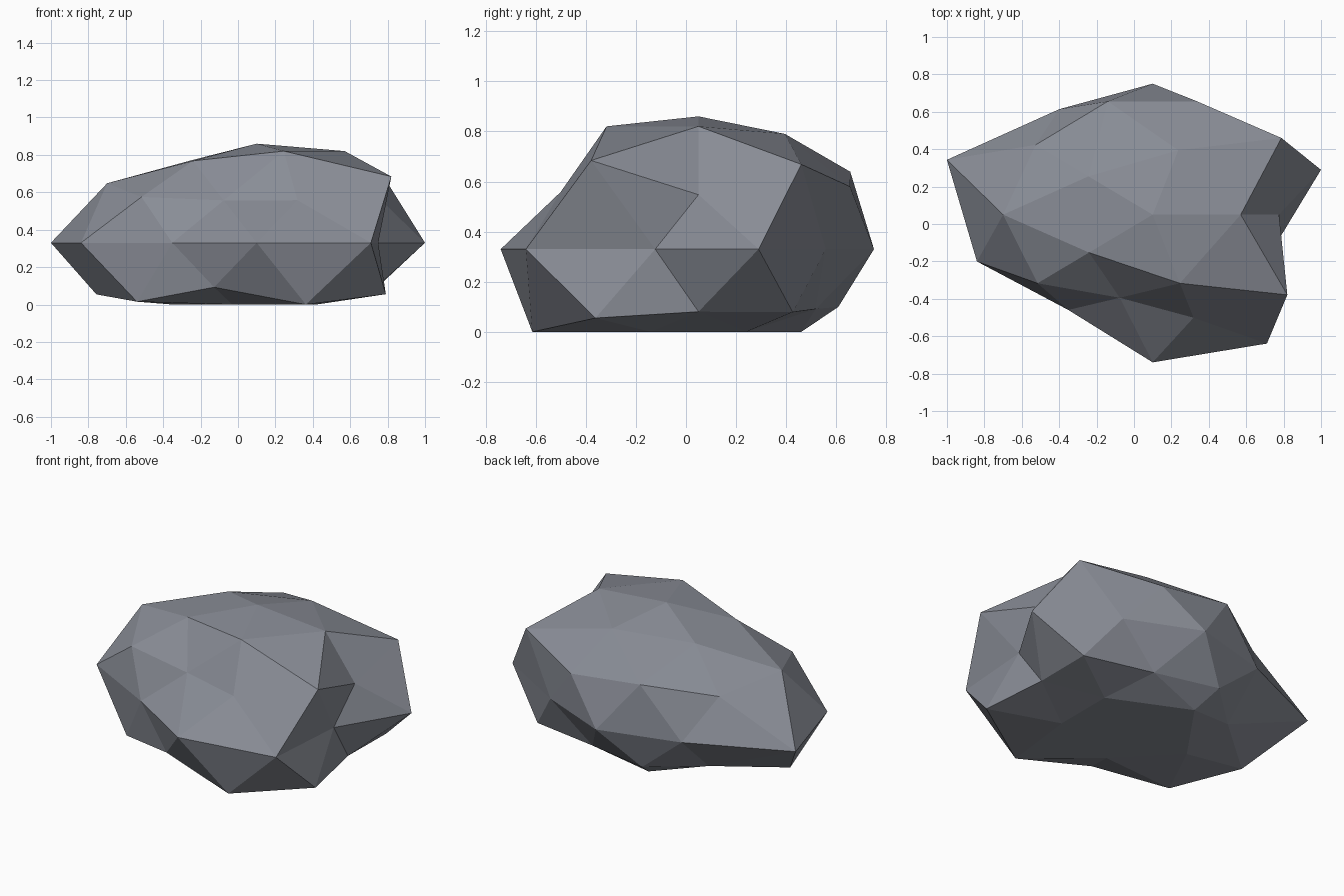
import bpy
import bmesh
import math
from mathutils import Vector

default_cube = bpy.data.objects.get("Cube")
if default_cube:
    bpy.data.objects.remove(default_cube, do_unlink=True)

# Stone colour
stone = bpy.data.materials.new("slate_grey_stone")
stone.use_nodes = True
grey = (0.25, 0.265, 0.305, 1)
stone.diffuse_color = grey
stone.node_tree.nodes["Principled BSDF"].inputs["Base Color"].default_value = grey

# Overall proportions of the boulder and the height its middle sits at
SQUASH = Vector((1, 0.82, 0.644))
MIDDLE = Vector((0.1, 0.05, 0.33))

# Bulge of each corner, ring by ring: (height on unit sphere, first angle, bulges by turn)
RINGS = [
    (1, 0, [0.823]),
    (0.851, 0, [0.895, 0.84, 0.808, 0.8, 0.895]),
    (0.526, 36, [1.0, 0.913, 0.94, 0.67, 1.046]),
    (0.447, 0, [0.755, 0.867, 0.865, 0.851, 0.79]),
    (0, 18, [0.946, 0.765, 0.854, 0.85, 1.157, 0.988, 0.768, 0.963, 1.039, 0.683]),
    (-0.447, 36, [0.872, 0.8, 0.958, 0.825, 0.954]),
    (-0.526, 0, [0.737, 0.705, 0.73, 0.93, 1.0]),
    (-0.851, 36, [0.75, 1.0, 0.855, 0.8, 0.75]),
    (-1, 0, [0.82]),
]


def bulge(direction):
    """Find the bulge belonging to a corner of the sphere."""
    _, start, values = min(RINGS, key=lambda ring: abs(ring[0] - direction.z))
    angle = math.degrees(math.atan2(direction.y, direction.x)) - start
    return values[round(angle * len(values) / 360) % len(values)]


# Boulder: a faceted sphere pushed in and out, then flattened underneath
bm = bmesh.new()
bmesh.ops.create_icosphere(bm, subdivisions=2, radius=1)
for vert in bm.verts:
    direction = vert.co.normalized()
    vert.co = MIDDLE + direction * bulge(direction) * SQUASH
    vert.co.z = max(vert.co.z, 0)
for face in bm.faces:
    face.smooth = False

mesh = bpy.data.meshes.new("boulder")
bm.to_mesh(mesh)
bm.free()
mesh.materials.append(stone)
boulder = bpy.data.objects.new("boulder", mesh)
bpy.context.collection.objects.link(boulder)
